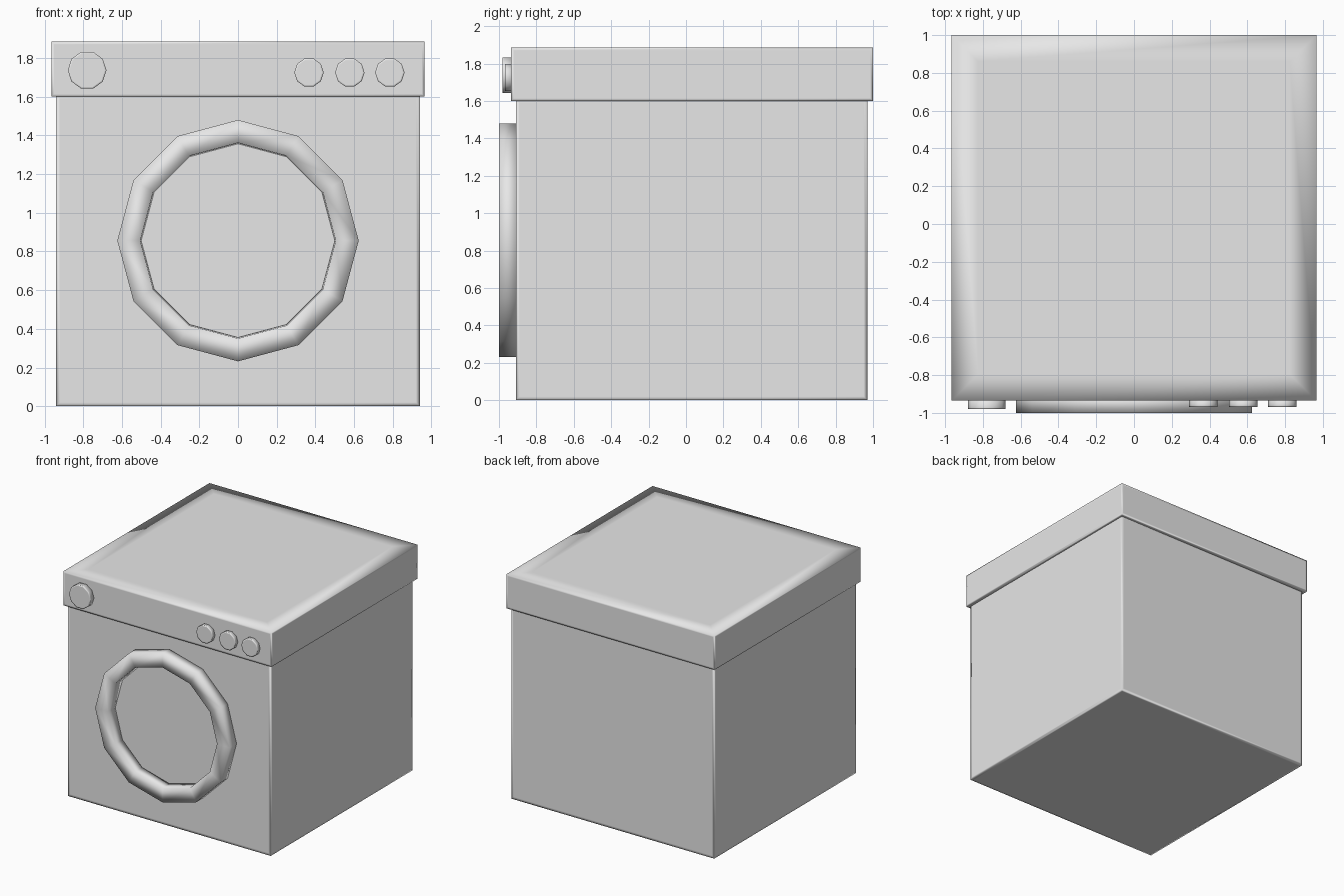
import bpy, bmesh
from math import cos, sin, tau
from mathutils import Matrix, Vector

cube = bpy.data.objects.get("Cube")
if cube:
    bpy.data.objects.remove(cube, do_unlink=True)

grey = bpy.data.materials.new("light grey")
grey.use_nodes = True
GREY = (0.8, 0.8, 0.8, 1)
grey.diffuse_color = GREY
grey.node_tree.nodes["Principled BSDF"].inputs["Base Color"].default_value = GREY


def finish(name, bm):
    """Turn a bmesh into a smooth-shaded grey object."""
    bmesh.ops.recalc_face_normals(bm, faces=bm.faces[:])
    for face in bm.faces:
        face.smooth = True
    mesh = bpy.data.meshes.new(name)
    bm.to_mesh(mesh)
    bm.free()
    mesh.materials.append(grey)
    obj = bpy.data.objects.new(name, mesh)
    bpy.context.collection.objects.link(obj)
    return obj


def soft_box(name, low, high, rim, top_rim):
    """Box whose inset faces keep the soft edge shading narrow."""
    low, high = Vector(low), Vector(high)
    bm = bmesh.new()
    bmesh.ops.create_cube(bm, size=1, matrix=Matrix.Translation((low + high) / 2)
                          @ Matrix.Diagonal((*(high - low), 1)))
    for face in bm.faces[:]:
        width = top_rim if face.normal.z > 0.5 else rim
        bmesh.ops.inset_individual(bm, faces=[face], thickness=width,
                                   use_even_offset=True)
    return finish(name, bm)


def lathe(name, x, z, profile, sides, turn=0, closed=False):
    """Revolve (radius, y) points around an axis running front to back."""
    bm = bmesh.new()
    rings = []
    for radius, y in profile:
        angles = [turn + tau * i / sides for i in range(sides)]
        rings.append([bm.verts.new((x + radius * cos(a), y, z + radius * sin(a)))
                      for a in angles])
    pairs = list(zip(rings, rings[1:]))
    if closed:
        pairs.append((rings[-1], rings[0]))
    else:
        bm.faces.new(rings[0])
        bm.faces.new(rings[-1])
    for a, b in pairs:
        for i in range(sides):
            j = (i + 1) % sides
            bm.faces.new((a[i], a[j], b[j], b[i]))
    return finish(name, bm)


# Cabinet and overhanging top
soft_box("cabinet", (-0.94, -0.91, 0), (0.94, 0.97, 1.61), 0.02, 0.02)
soft_box("top_panel", (-0.965, -0.935, 1.6), (0.965, 1.0, 1.885), 0.015, 0.14)

# Door ring with an open centre
lathe("door_ring", 0, 0.856,
      [(0.624, -0.9), (0.624, -1.0), (0.506, -1.0), (0.5, -0.9)],
      12, closed=True)


# Control dials
def dial(name, x, z, radius, front):
    lathe(name, x, z, [(radius, -0.92), (radius, front + 0.008),
                       (radius, front), (radius - 0.01, front)], 10)


dial("program_dial", -0.78, 1.737, 0.1, -0.98)
for number, x in enumerate((0.367, 0.578, 0.785), 1):
    dial(f"small_dial_{number}", x, 1.725, 0.076, -0.968)
